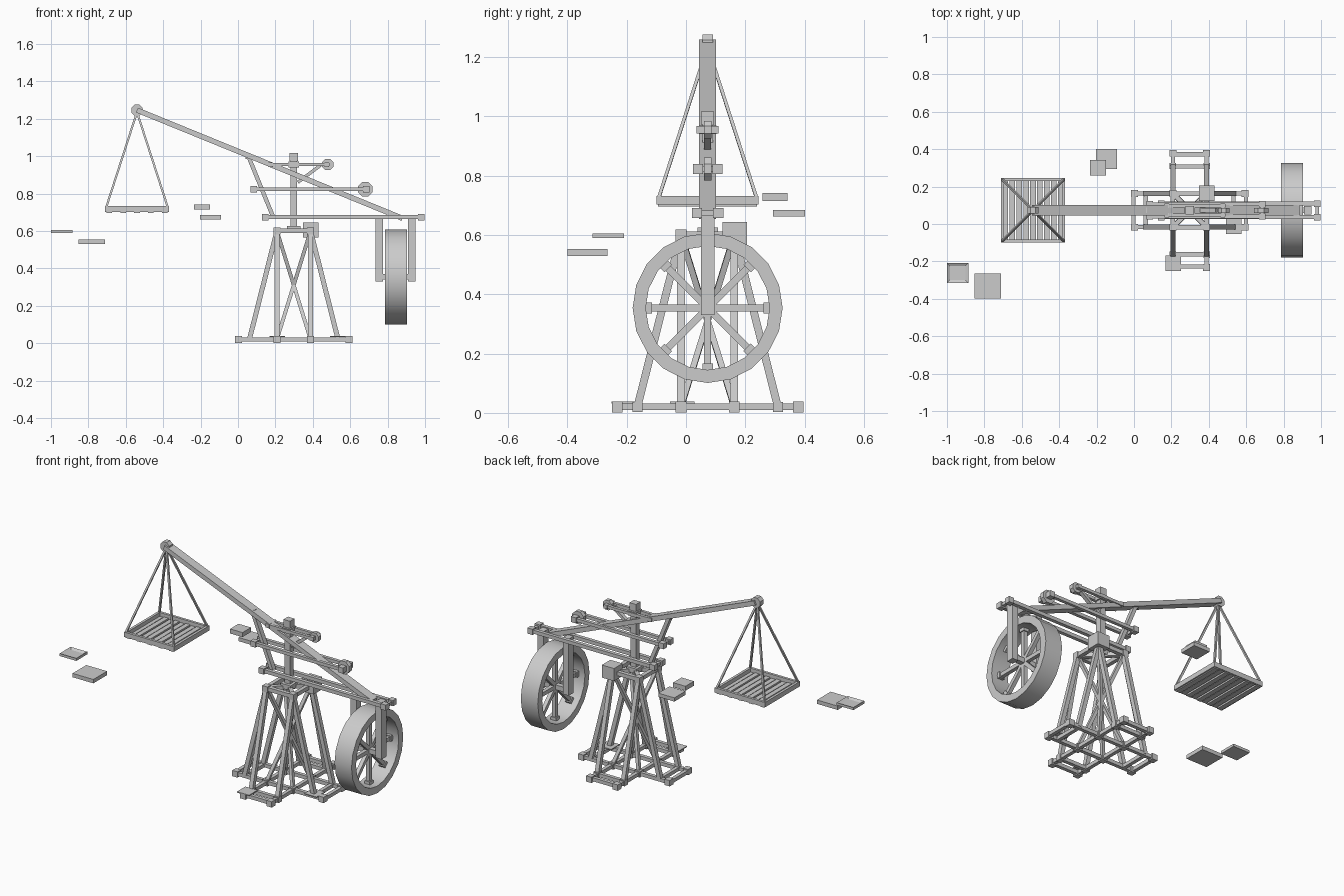
import bpy, bmesh, math
from mathutils import Vector, Matrix

if "Cube" in bpy.data.objects:
    bpy.data.objects.remove(bpy.data.objects["Cube"])

wood = bpy.data.materials.new("plain grey")
wood.diffuse_color = (0.6, 0.6, 0.6, 1)
wood.use_nodes = True
wood.node_tree.nodes["Principled BSDF"].inputs["Base Color"].default_value = wood.diffuse_color

CX, CY = 0.298, 0.073          # tower axis
HX, HY = 0.09, 0.09            # half size of tower core


def finish(bm, name, smooth=False):
    bmesh.ops.recalc_face_normals(bm, faces=bm.faces[:])
    me = bpy.data.meshes.new(name)
    bm.to_mesh(me)
    bm.free()
    me.materials.append(wood)
    ob = bpy.data.objects.new(name, me)
    bpy.context.collection.objects.link(ob)
    if smooth:
        bpy.context.view_layer.objects.active = ob
        ob.select_set(True)
        bpy.ops.object.shade_smooth_by_angle(angle=math.radians(35))
        ob.select_set(False)
    return ob


def add_box(bm, c, s):
    m = Matrix.Translation(c) @ Matrix.Diagonal((*s, 1))
    return bmesh.ops.create_cube(bm, size=1, matrix=m)["verts"]


def add_bar(bm, a, b, w, h=None):
    """Square bar from a to b; w is the width across y where possible, h the other side."""
    a, b = Vector(a), Vector(b)
    z = (b - a).normalized()
    ref = Vector((0, 1, 0)) if abs(z.y) < 0.95 else Vector((1, 0, 0))
    y = (ref - z * ref.dot(z)).normalized()
    x = y.cross(z)
    rot = Matrix((x, y, z)).transposed().to_4x4()
    m = Matrix.Translation((a + b) / 2) @ rot @ Matrix.Diagonal((h or w, w, (b - a).length, 1))
    bmesh.ops.create_cube(bm, size=1, matrix=m)


def boxes(name, items):
    bm = bmesh.new()
    for c, s in items:
        add_box(bm, c, (s, s, s) if isinstance(s, float) else s)
    return finish(bm, name)


def bars(name, items, w, h=None):
    bm = bmesh.new()
    for a, b in items:
        add_bar(bm, a, b, w, h)
    return finish(bm, name)


def pulley(name, x, z, r, width):
    bm = bmesh.new()
    m = Matrix.Translation((x, CY, z)) @ Matrix.Rotation(math.pi / 2, 4, 'X') @ Matrix.Rotation(math.pi / 8, 4, 'Z')
    bmesh.ops.create_cone(bm, cap_ends=True, segments=8, radius1=r, radius2=r, depth=width, matrix=m)
    return finish(bm, name)


# Cross-shaped base frame
S = (-1, 1)
Z0, ZT = 0.02, 0.6
sills, blocks = [], []
for s in S:
    sills.append(((CX - 0.3, CY + s * HY, Z0), (CX + 0.3, CY + s * HY, Z0)))
    sills.append(((CX + s * HX, CY - 0.305, Z0), (CX + s * HX, CY + 0.305, Z0)))
    for d in (0.235, 0.3):
        sills.append(((CX + s * d, CY - HY, Z0), (CX + s * d, CY + HY, Z0)))
        sills.append(((CX - HX, CY + s * d, Z0), (CX + HX, CY + s * d, Z0)))
    for t in S:
        blocks += [((CX + s * 0.295, CY + t * HY, Z0), 0.036), ((CX + s * HX, CY + t * 0.305, Z0), 0.036),
                   ((CX + s * HX, CY + t * 0.237, Z0), 0.034), ((CX + s * HX, CY + t * HY, Z0), 0.036)]
bars("base_sills", sills, 0.022)
boxes("base_blocks", blocks)

# Splayed legs and crossing diagonals of the tower
legs, diags, caps, ring = [], [], [], []
for s in S:
    for t in S:
        top = (CX + s * HX, CY + t * HY, ZT)
        legs.append(((CX + s * 0.237, CY + t * HY, Z0), top))
        legs.append(((CX + s * HX, CY + t * 0.237, Z0), top))
        diags.append(((CX - s * HX, CY - t * HY, Z0), top))
        caps.append((top, 0.036))
    ring.append(((CX - HX, CY + s * HY, ZT), (CX + HX, CY + s * HY, ZT)))
    ring.append(((CX + s * HX, CY - HY, ZT), (CX + s * HX, CY + HY, ZT)))
    ring.append(((CX - HX, CY - s * HY, ZT), (CX + HX, CY + s * HY, ZT)))
bars("tower_legs", legs, 0.026)
bars("tower_diagonals", diags, 0.02)
bars("tower_top_ring", ring, 0.024)
boxes("tower_top_blocks", caps)
boxes("corner_box", [((0.39, 0.165, 0.605), (0.083, 0.083, 0.078))])
boxes("base_plates", [((0.21, -0.21, 0.035), (0.083, 0.083, 0.006)),
                      ((0.533, -0.012, 0.035), (0.083, 0.083, 0.006))])

# Mast with collars
boxes("mast", [((CX, CY, 0.8), (0.036, 0.036, 0.42)), ((CX, CY, 0.995), 0.044),
               ((CX, CY, 0.61), (0.07, 0.07, 0.03)), ((CX, CY, 0.955), (0.054, 0.06, 0.03))])

# Three levels of paired horizontal beams with end blocks
for name, x0, x1, z, dy, w, blk in (("lower_beams", 0.13, 0.995, 0.674, 0.036, 0.022, 0.035),
                                    ("middle_beams", 0.07, 0.70, 0.823, 0.033, 0.02, 0.034),
                                    ("upper_beams", 0.16, 0.49, 0.955, 0.025, 0.018, 0.024)):
    bars(name, [((x0, CY + s * dy, z), (x1, CY + s * dy, z)) for s in S], w)
    ends = (x0 + 0.015, x1 - 0.015)
    boxes(name + "_blocks", [((x, CY + s * dy, z), blk) for s in S for x in ends])
    bars(name + "_ties", [((x, CY - dy, z), (x, CY + dy, z)) for x in ends], 0.018)

# Boom, its struts and the pulleys
bars("boom", [((-0.54, CY, 1.246), (0.88, CY, 0.667))], 0.057, 0.028)
bars("boom_strut", [((0.055, CY, 1.0), (0.188, CY, 0.675))], 0.03, 0.022)
boxes("boom_strut_cap", [((0.055, CY, 1.0), 0.03)])
bars("boom_brace", [((0.32, CY, 0.86), (0.44, CY, 0.95))], 0.024, 0.018)
pulley("tip_pulley", -0.54, 1.245, 0.033, 0.036)
pulley("middle_pulley", 0.68, 0.823, 0.042, 0.026)
pulley("upper_pulley", 0.48, 0.955, 0.032, 0.026)

# Tread wheel: hollow rim turned about x
WX, WZ, N = 0.845, 0.354, 20
bm = bmesh.new()
prof = ((-0.058, 0.253), (0.058, 0.253), (0.058, 0.209), (-0.058, 0.209))
rings = [[bm.verts.new((WX + px, CY + r * math.sin(i * math.tau / N), WZ + r * math.cos(i * math.tau / N)))
          for px, r in prof] for i in range(N)]
for i in range(N):
    a, b = rings[i], rings[(i + 1) % N]
    for k in range(4):
        j = (k + 1) % 4
        bm.faces.new((a[k], a[j], b[j], b[k]))
finish(bm, "wheel_rim", smooth=True)

# Wheel spokes with end blocks, axle and hangers
spokes, feet = bmesh.new(), bmesh.new()
for i in range(8):
    d = Vector((0, math.sin(i * math.pi / 4), math.cos(i * math.pi / 4)))
    c = Vector((WX, CY, WZ))
    add_bar(spokes, c, c + d * 0.212, 0.024)
    add_bar(feet, c + d * 0.188, c + d * 0.212, 0.036)
finish(spokes, "wheel_spokes")
finish(feet, "wheel_spoke_blocks")
bars("wheel_axle", [((0.74, CY, WZ), (0.945, CY, WZ))], 0.03)
boxes("wheel_hangers", [((x, CY, 0.505), (0.04, 0.046, 0.35)) for x in (0.756, 0.928)])

# Hanging platform: rim, slats and ropes
PX, PH = -0.54, 0.172
rim = []
for s in S:
    rim.append(((PX, CY + s * (PH - 0.008), 0.717), (2 * PH, 0.016, 0.03)))
    rim.append(((PX + s * (PH - 0.008), CY, 0.717), (0.016, 2 * PH, 0.03)))
boxes("platform_rim", rim)
boxes("platform_slats", [((PX - 0.148 + i * 0.037, CY, 0.702 + 0.004 * (i % 2)), (0.03, 2 * PH - 0.01, 0.012))
                         for i in range(9)])
bars("platform_ropes", [((PX + s * 0.165, CY + t * 0.165, 0.725), (PX, CY, 1.235)) for s in S for t in S], 0.011)

# Loose floating slabs
boxes("loose_slabs", [((-0.782, -0.332, 0.541), (0.142, 0.134, 0.024)),
                      ((-0.193, 0.300, 0.728), (0.085, 0.083, 0.028)),
                      ((-0.147, 0.348, 0.673), (0.11, 0.108, 0.023))])

# Loose slab with a recessed top
bm = bmesh.new()
add_box(bm, (-0.943, -0.262, 0.597), (0.114, 0.107, 0.016))
bm.normal_update()
top = [f for f in bm.faces if f.normal.z > 0.9]
bmesh.ops.inset_region(bm, faces=top, thickness=0.022, depth=0)
bmesh.ops.translate(bm, verts=list(top[0].verts), vec=(0, 0, -0.009))
finish(bm, "recessed_slab")
